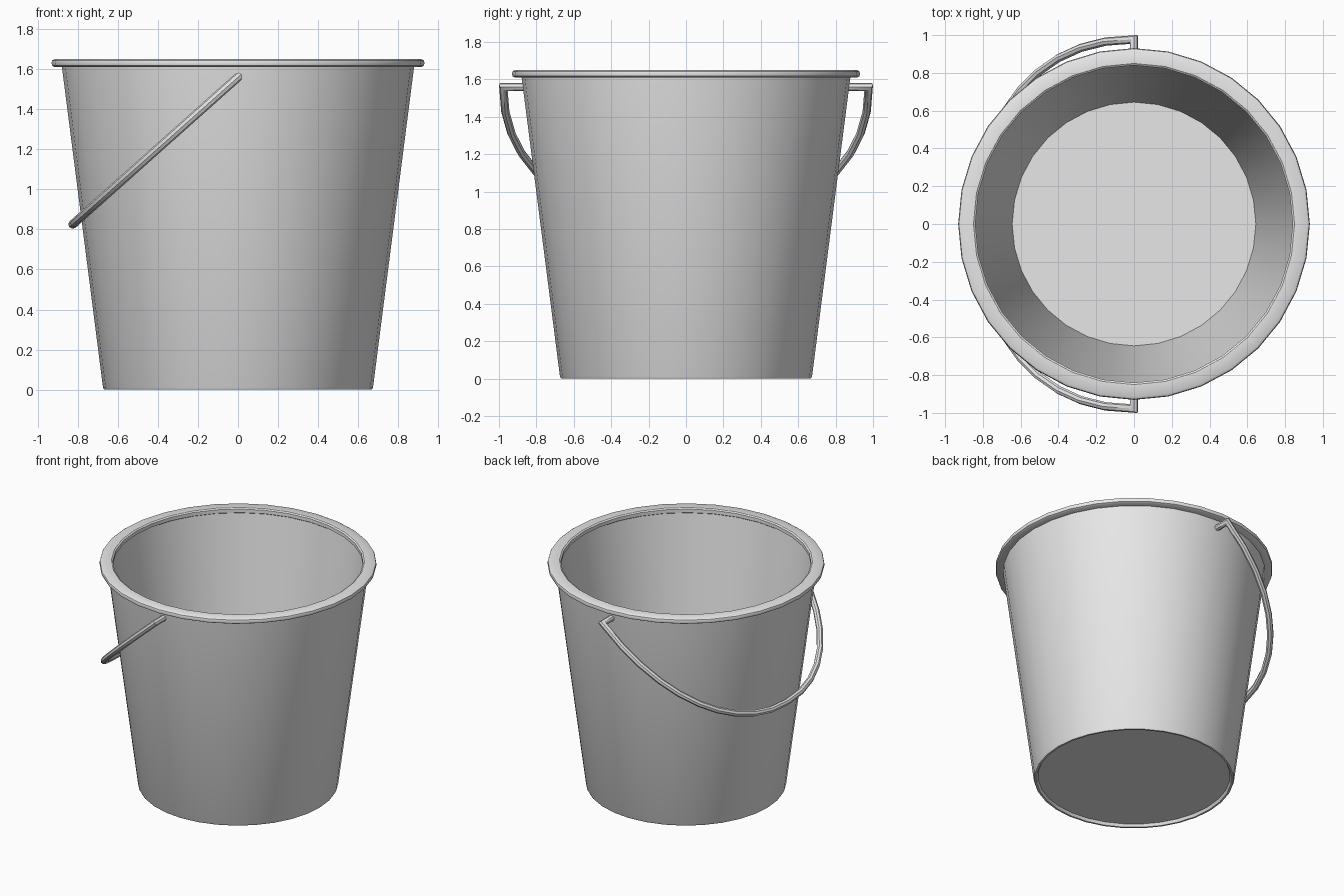
import bpy, bmesh, math
from mathutils import Vector

if "Cube" in bpy.data.objects:
    bpy.data.objects.remove(bpy.data.objects["Cube"])

grey = bpy.data.materials.new("plain_grey")
grey.diffuse_color = (0.8, 0.8, 0.8, 1)
grey.use_nodes = True
grey.node_tree.nodes["Principled BSDF"].inputs["Base Color"].default_value = grey.diffuse_color
SIDES = 32


def finish(bm, name):
    bmesh.ops.recalc_face_normals(bm, faces=bm.faces)
    mesh = bpy.data.meshes.new(name)
    bm.to_mesh(mesh)
    bm.free()
    mesh.materials.append(grey)
    obj = bpy.data.objects.new(name, mesh)
    bpy.context.collection.objects.link(obj)
    bpy.ops.object.select_all(action='DESELECT')
    obj.select_set(True)
    bpy.context.view_layer.objects.active = obj
    bpy.ops.object.shade_smooth_by_angle(angle=math.radians(35))
    return obj


def skin(bm, rings, closed):
    # Bridge successive rings of vertices with quads
    count = len(rings)
    for i in range(count if closed else count - 1):
        a, b = rings[i], rings[(i + 1) % count]
        n = len(a)
        for j in range(n):
            k = (j + 1) % n
            bm.faces.new((a[j], a[k], b[k], b[j]))


def lathe(name, profile, closed=False):
    bm = bmesh.new()
    rings = [[bm.verts.new((r * math.cos(2 * math.pi * j / SIDES),
                            r * math.sin(2 * math.pi * j / SIDES), z))
              for j in range(SIDES)] for r, z in profile]
    skin(bm, rings, closed)
    if not closed:
        bm.faces.new(rings[0])
        bm.faces.new(rings[-1])
    return finish(bm, name)


def tube(name, path, radius, sides=8):
    # Round rod with mitred joints along a planar path
    bm = bmesh.new()
    pts = [Vector(p) for p in path]
    normal = (pts[len(pts) // 2] - pts[0]).cross(Vector((0, 1, 0))).normalized()
    rings = []
    for i, p in enumerate(pts):
        d0 = (p - pts[max(i - 1, 0)]).normalized()
        d1 = (pts[min(i + 1, len(pts) - 1)] - p).normalized()
        tangent = (d0 + d1).normalized()
        side = normal.cross(tangent)
        ref = d1 if d1.length else d0
        stretch = 1 / max(tangent.dot(ref), 0.5)
        rings.append([bm.verts.new(
            p + radius * (side * stretch * math.cos(a) + normal * math.sin(a)))
            for a in (2 * math.pi * j / sides for j in range(sides))])
    skin(bm, rings, False)
    bm.faces.new(rings[0])
    bm.faces.new(rings[-1])
    return finish(bm, name)


# Tapered bucket wall with a recessed underside and an inner floor
lathe("bucket_body", [
    (0.645, 0.02), (0.655, 0.0), (0.668, 0.0), (0.674, 0.012),
    (0.88, 1.62), (0.85, 1.62), (0.645, 0.04)])

# Rolled rim around the opening
lathe("rim", [
    (0.84, 1.617), (0.85, 1.61), (0.915, 1.61), (0.927, 1.617), (0.931, 1.63),
    (0.927, 1.643), (0.915, 1.65), (0.85, 1.65), (0.84, 1.643)], closed=True)

# Swinging bail handle hanging down towards -x, with pegs into the wall
reach, half, top = Vector((-0.825, 0, -0.735)), 0.977, Vector((0, 0, 1.56))
arc = []
for i in range(21):
    t = math.pi * i / 20
    c, s = math.cos(t), math.sin(t)
    y = math.copysign(abs(c) ** 0.92, c) * half
    arc.append(top + reach * s ** 0.92 + Vector((0, y, 0))
               if 0 < i < 20 else top + Vector((0, y, 0)))
path = [top + Vector((0, 0.86, 0))] + arc + [top - Vector((0, 0.86, 0))]
tube("handle", path, 0.022)
